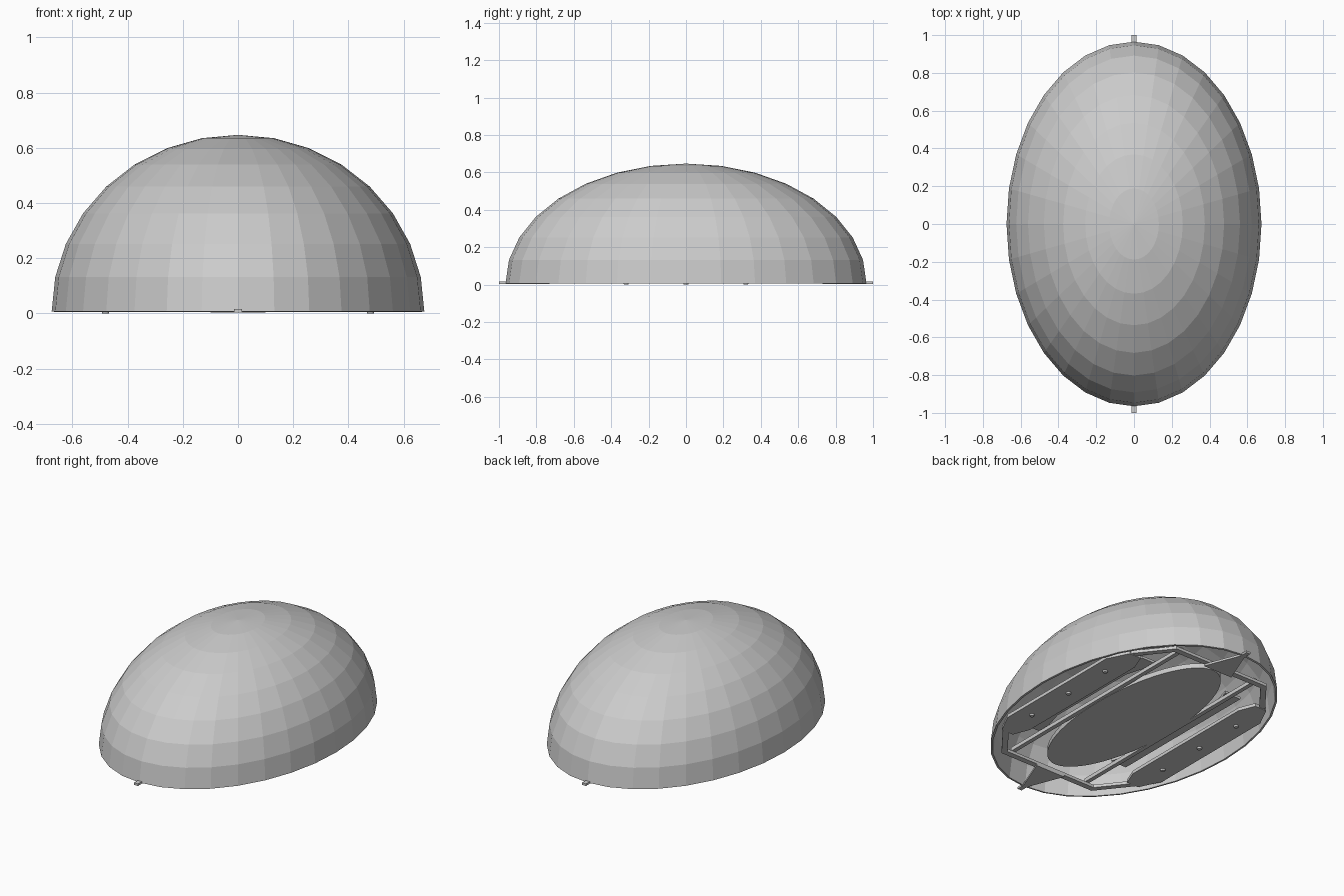
import bpy, bmesh
from math import sin, cos, pi

if "Cube" in bpy.data.objects:
    bpy.data.objects.remove(bpy.data.objects["Cube"])


def make_object(name, bm):
    bmesh.ops.recalc_face_normals(bm, faces=bm.faces)
    mesh = bpy.data.meshes.new(name)
    bm.to_mesh(mesh)
    bm.free()
    ob = bpy.data.objects.new(name, mesh)
    bpy.context.collection.objects.link(ob)
    return ob


def plate(name, outline, z0, z1):
    """Flat plate extruded from an outline in the xy plane."""
    bm = bmesh.new()
    face = bm.faces.new([bm.verts.new((x, y, z0)) for x, y in outline])
    ext = bmesh.ops.extrude_face_region(bm, geom=[face])
    for v in ext["geom"]:
        if isinstance(v, bmesh.types.BMVert):
            v.co.z = z1
    return make_object(name, bm)


def ring(name, outer, inner, z0, z1):
    """Flat closed frame between two matching outlines."""
    bm = bmesh.new()
    loops = [[bm.verts.new((x, y, z)) for x, y in pts]
             for pts, z in ((outer, z0), (inner, z0), (inner, z1), (outer, z1))]
    n = len(outer)
    for k in range(4):
        a, b = loops[k], loops[(k + 1) % 4]
        for i in range(n):
            j = (i + 1) % n
            bm.faces.new((a[i], a[j], b[j], b[i]))
    return make_object(name, bm)


def box(name, x0, x1, y0, y1, z0, z1):
    return plate(name, [(x0, y0), (x1, y0), (x1, y1), (x0, y1)], z0, z1)


def octagon(x_side, y_side, x_end, y_end):
    return [(x_side, -y_side), (x_side, y_side), (x_end, y_end), (-x_end, y_end),
            (-x_side, y_side), (-x_side, -y_side), (-x_end, -y_end), (x_end, -y_end)]


# faceted half-ellipsoid shell, open underneath
RX, RY, H, BASE = 0.675, 0.965, 0.64, 0.007
SEG, RINGS = 32, 8
bm = bmesh.new()
rows = []
for r in range(RINGS):
    t = r / RINGS * pi / 2
    rows.append([bm.verts.new((RX * cos(t) * sin(2 * pi * i / SEG),
                               RY * cos(t) * cos(2 * pi * i / SEG),
                               BASE + H * sin(t))) for i in range(SEG)])
top = bm.verts.new((0, 0, BASE + H))
for i in range(SEG):
    j = (i + 1) % SEG
    for a, b in zip(rows, rows[1:]):
        bm.faces.new((a[i], a[j], b[j], b[i]))
    bm.faces.new((rows[-1][i], rows[-1][j], top))
shell = make_object("dome_shell", bm)
solid = shell.modifiers.new("thickness", 'SOLIDIFY')
solid.thickness = 0.012
solid.offset = -1

# elongated octagonal chassis frame
ring("chassis_frame", octagon(0.50, 0.55, 0.33, 0.765),
     octagon(0.465, 0.54, 0.315, 0.73), 0.014, 0.032)

# oval belly pan
plate("belly_pan", [(0.265 * cos(2 * pi * i / 64), 0.69 * sin(2 * pi * i / 64))
                    for i in range(64)], 0.03, 0.06)

for s, side in ((1, "right"), (-1, "left")):
    # side plate with tapered ends
    plate("side_plate_" + side,
          [(s * x, y) for x, y in ((0.42, -0.56), (0.50, -0.56), (0.565, -0.43),
                                   (0.565, 0.43), (0.50, 0.56), (0.42, 0.56),
                                   (0.38, 0.46), (0.38, -0.46))], 0.01, 0.03)
    # inner plate and lengthwise rail
    plate("inner_plate_" + side,
          [(s * x, y) for x, y in ((0.25, -0.50), (0.36, -0.50), (0.36, 0.50),
                                   (0.25, 0.50), (0.31, 0.30), (0.31, -0.30))],
          0.06, 0.075)
    box("rail_" + side, s * 0.27 - 0.013, s * 0.27 + 0.013, -0.74, 0.74, 0.032, 0.055)
    # three small feet on each side plate
    for k, y in enumerate((-0.32, 0, 0.32)):
        bm = bmesh.new()
        bmesh.ops.create_cone(bm, cap_ends=True, segments=16, radius1=0.012,
                              radius2=0.018, depth=0.02)
        bmesh.ops.translate(bm, verts=bm.verts, vec=(s * 0.48, y, 0.01))
        make_object(f"foot_{side}_{k}", bm)

# triangular brackets with tabs sticking out at both ends
for s, end in ((1, "back"), (-1, "front")):
    plate("end_bracket_" + end,
          [(x, s * y) for x, y in ((-0.1, 0.73), (0.1, 0.73), (0.014, 0.95),
                                   (0.014, 1.0), (-0.014, 1.0), (-0.014, 0.95))],
          0.003, 0.016)
